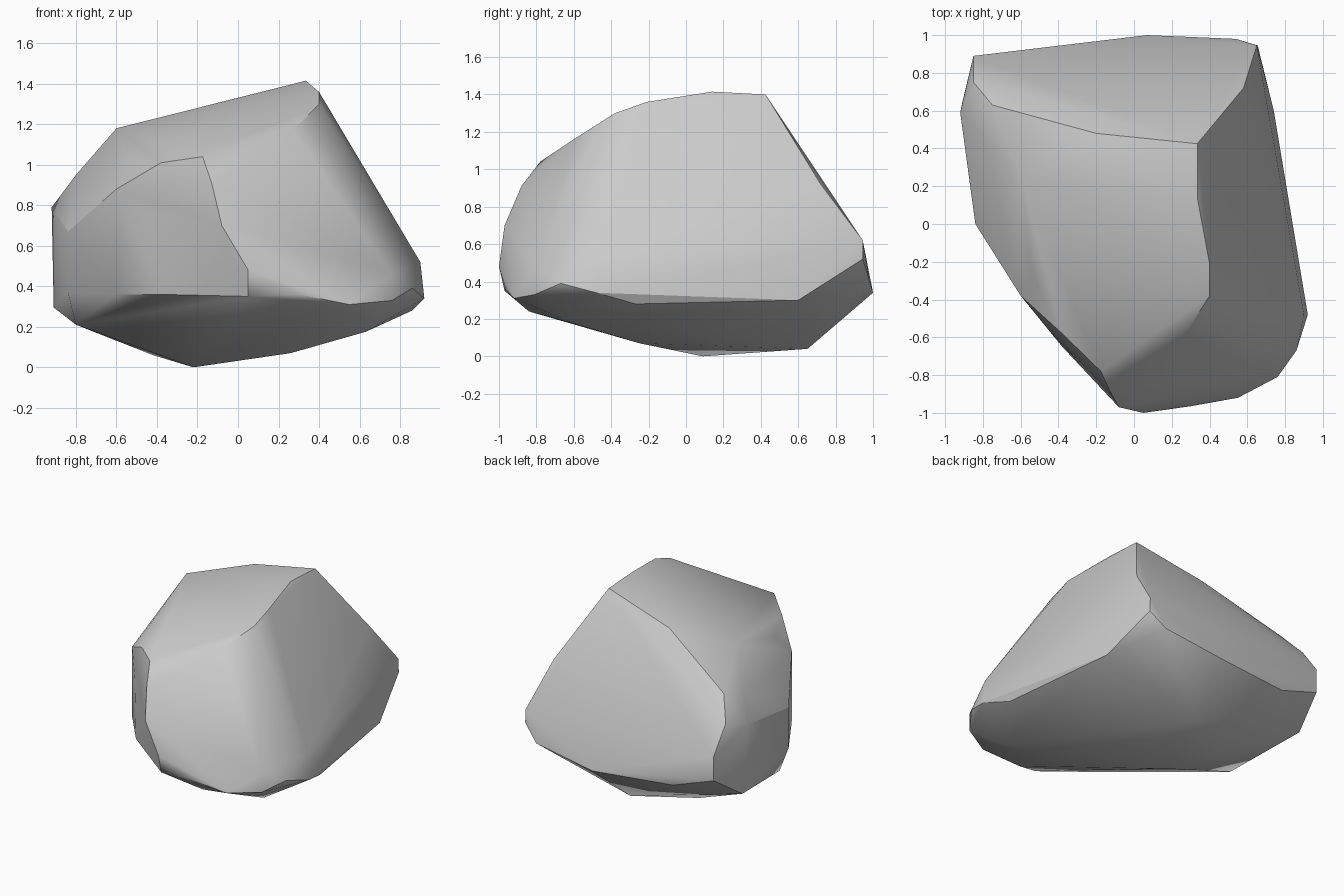
import bpy, bmesh, math

# Corner points of the chiselled rock, grouped by facet
crown = [(-.54, -.26, 1.01), (-.38, -.58, 1.01), (-.175, -.78, 1.04), (.27, -.585, 1.17),
         (.4, -.38, 1.30), (.4, -.21, 1.36), (.335, .14, 1.415),
         (.335, .425, 1.40), (-.2, .48, 1.27), (-.6, .255, 1.18)]
left = [(-.75, .63, .99), (-.8, .47, .95), (-.92, .59, .79), (-.85, .75, .84), (-.85, .89, .65),
        (-.85, .89, .47), (-.91, .64, .295), (-.84, 0, .37), (-.84, 0, .67)]
front = [(-.13, -.88, .91), (-.08, -.97, .70), (.05, -1, .48), (.05, -.97, .35),
         (-.6, -.38, .36), (-.38, -.65, .36), (-.46, -.55, .75), (-.6, -.38, .88),
         (.3, -.965, .36), (.55, -.92, .31)]
right = [(.76, -.81, .33), (.76, -.81, .46), (.86, -.67, .39), (.9, -.48, .52), (.92, -.48, .34),
         (.86, -.27, .28), (.74, .6, .30)]
back = [(.58, .72, .92), (.65, .945, .62), (.655, .945, .52), (.54, .98, .41),
        (.07, 1, .34), (-.53, .91, .36)]
base = [(-.22, .09, 0), (0, .65, .04), (-.42, .45, .06), (-.8, .05, .21),
        (.26, -.25, .07), (.63, -.6, .175), (.3, -.84, .24)]

# Wrap the corners in a hull and merge nearly flat triangles
bm = bmesh.new()
for p in crown + left + front + right + back + base:
    bm.verts.new(p)
bmesh.ops.convex_hull(bm, input=bm.verts[:])
loose = [v for v in bm.verts if not v.link_faces]
bmesh.ops.delete(bm, geom=loose, context='VERTS')
bmesh.ops.dissolve_limit(bm, angle_limit=math.radians(2), verts=bm.verts[:], edges=bm.edges[:])
bmesh.ops.recalc_face_normals(bm, faces=bm.faces[:])

mesh = bpy.data.meshes.new("rock")
bm.to_mesh(mesh)
bm.free()
rock = bpy.data.objects.new("rock", mesh)
bpy.context.collection.objects.link(rock)

# Smooth the gentle bends, keep the chiselled edges sharp
bpy.context.view_layer.objects.active = rock
rock.select_set(True)
bpy.ops.object.shade_smooth_by_angle(angle=math.radians(28))
